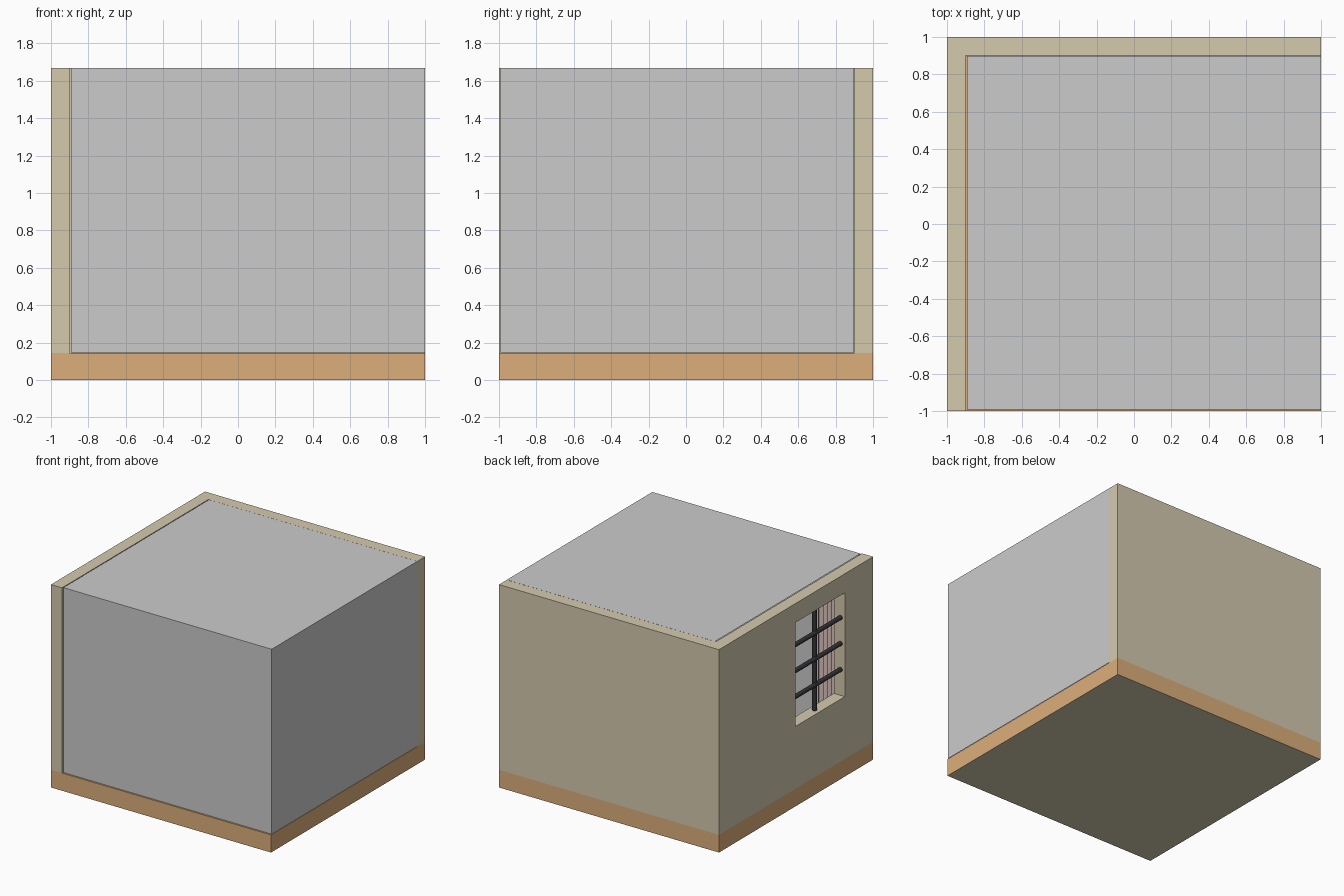
import bpy, bmesh, math
from mathutils import Vector, Matrix

if "Cube" in bpy.data.objects:
    bpy.data.objects.remove(bpy.data.objects["Cube"])

FLOOR, TOP = 0.145, 1.667
WY0, WY1, WZ0, WZ1 = -0.634, 0.007, 0.657, 1.51     # window opening
WYC = (WY0 + WY1) / 2


def material(name, rgb):
    m = bpy.data.materials.new(name)
    m.diffuse_color = (*rgb, 1)
    m.use_nodes = True
    m.node_tree.nodes["Principled BSDF"].inputs["Base Color"].default_value = m.diffuse_color
    return m


WALL = material("wall_paint", (0.66, 0.59, 0.43))
WOOD = material("floor_wood", (0.72, 0.43, 0.20))
IRON = material("dark_iron", (0.035, 0.035, 0.04))
CLOTH = material("curtain_cloth", (0.70, 0.53, 0.51))


def finish(name, bm, *mats):
    bmesh.ops.recalc_face_normals(bm, faces=bm.faces)
    me = bpy.data.meshes.new(name)
    bm.to_mesh(me)
    bm.free()
    ob = bpy.data.objects.new(name, me)
    bpy.context.collection.objects.link(ob)
    for m in mats:
        me.materials.append(m)
    return ob


def box_bm(lo, hi):
    lo, hi = Vector(lo), Vector(hi)
    bm = bmesh.new()
    bmesh.ops.create_cube(bm, size=1, matrix=Matrix.LocRotScale((lo + hi) / 2, None, hi - lo))
    return bm


def rod(name, a, b, r, mat):
    a, b = Vector(a), Vector(b)
    bm = bmesh.new()
    rot = (b - a).to_track_quat('Z', 'Y').to_matrix().to_4x4()
    bmesh.ops.create_cone(bm, cap_ends=True, segments=16, radius1=r, radius2=r,
                          depth=(b - a).length, matrix=Matrix.Translation((a + b) / 2) @ rot)
    ob = finish(name, bm, mat)
    bpy.context.view_layer.objects.active = ob
    ob.select_set(True)
    bpy.ops.object.shade_smooth_by_angle()
    ob.select_set(False)
    return ob


# floor slab, wooden with a plain underside
bm = box_bm((-1, -1, 0), (1, 1, FLOOR))
bm.normal_update()
for f in bm.faces:
    f.material_index = 1 if f.normal.z < -0.5 else 0
finish("floor", bm, WOOD, WALL)

# L-shaped walls
bm = bmesh.new()
plan = [(-1, -1), (-0.9, -1), (-0.9, 0.9), (1, 0.9), (1, 1), (-1, 1)]
face = bm.faces.new([bm.verts.new((x, y, FLOOR)) for x, y in plan])
ext = bmesh.ops.extrude_face_region(bm, geom=[face])
bmesh.ops.translate(bm, vec=(0, 0, TOP - FLOOR),
                    verts=[v for v in ext["geom"] if isinstance(v, bmesh.types.BMVert)])
walls = finish("walls", bm, WALL)

# window opening
cutter = finish("window_cutter", box_bm((-1.1, WY0, WZ0), (-0.8, WY1, WZ1)), WALL)
cutter.hide_render = True
mod = walls.modifiers.new("window", 'BOOLEAN')
mod.object, mod.operation, mod.solver = cutter, 'DIFFERENCE', 'EXACT'
bpy.context.view_layer.objects.active = walls
bpy.ops.object.modifier_apply(modifier="window")
bpy.data.objects.remove(cutter)

# window bars
rod("window_bar_upright", (-0.95, WYC, WZ0), (-0.95, WYC, WZ1), 0.019, IRON)
for i in range(3):
    z = WZ0 + (WZ1 - WZ0) * (i + 1) / 4
    rod(f"window_bar_cross_{i + 1}", (-0.96, WY0, z), (-0.96, WY1, z), 0.018, IRON)

# curtains drawn to both sides of the window
for side, s in (("front", -1), ("back", 1)):
    bm = bmesh.new()
    n = 48
    rows = []
    for z in (0.5, 1.56):
        rows.append([bm.verts.new((-0.87 + 0.018 * math.sin(i / n * 7 * math.tau),
                                   WYC + s * (0.17 + 0.36 * i / n), z)) for i in range(n + 1)])
    for i in range(n):
        bm.faces.new((rows[0][i], rows[0][i + 1], rows[1][i + 1], rows[1][i]))
    finish(f"curtain_{side}", bm, CLOTH)
rod("curtain_rail", (-0.87, WYC - 0.55, 1.57), (-0.87, WYC + 0.55, 1.57), 0.014, IRON)

# clear-space cover: open sheets on the top, front and right
bm = box_bm((-0.893, -0.991, FLOOR + 0.003), (1, 0.899, TOP))
bm.normal_update()
drop = [f for f in bm.faces if f.normal.x < -0.5 or f.normal.y > 0.5 or f.normal.z < -0.5]
bmesh.ops.delete(bm, geom=drop, context='FACES')
finish("room_cover", bm)
